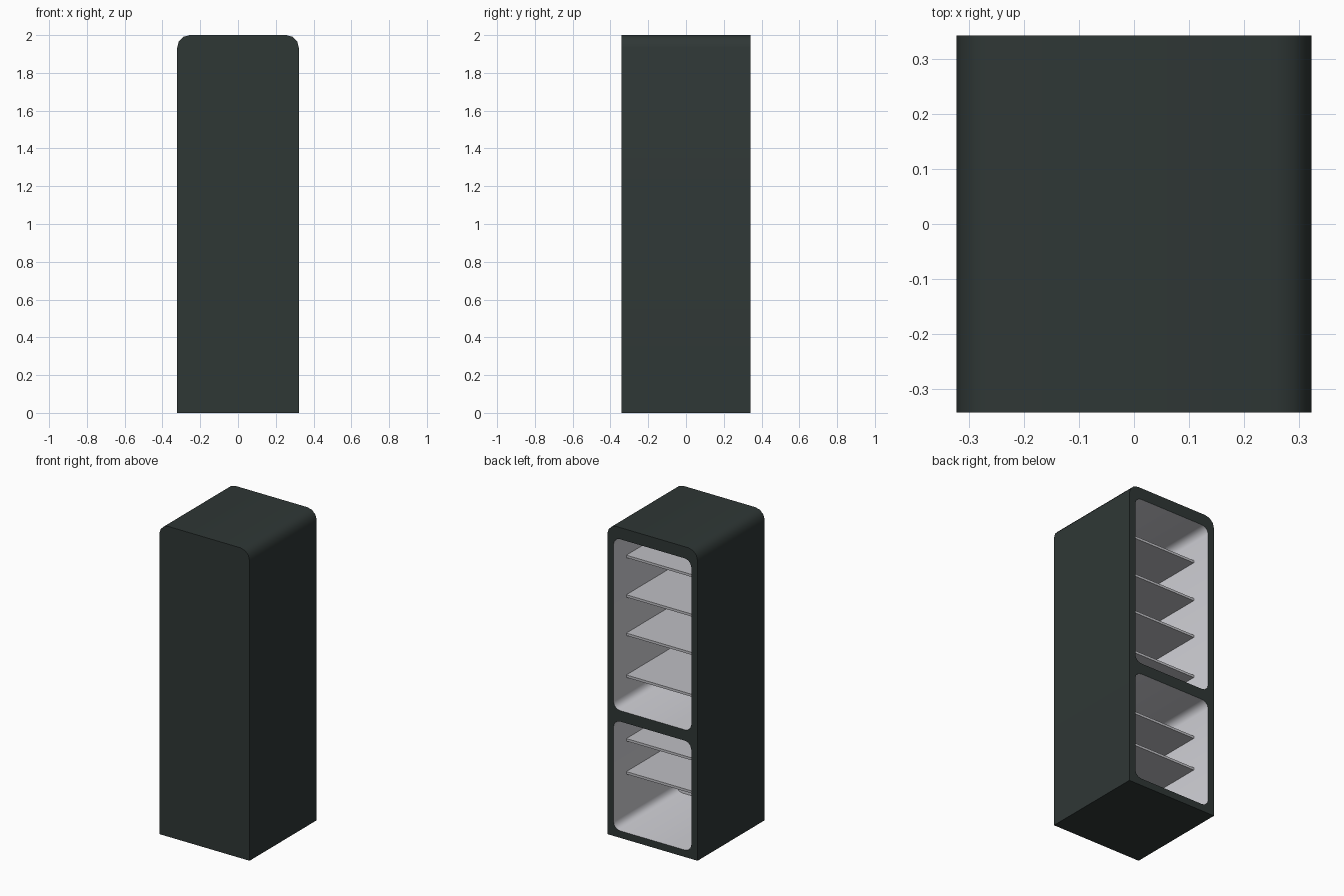
import bpy
import bmesh
import math

cube = bpy.data.objects.get("Cube")
if cube:
    bpy.data.objects.remove(cube, do_unlink=True)

HALF_W, HALF_D, HEIGHT = 0.322, 0.342, 2.0
INNER_W, INNER_BACK = 0.277, -0.295


def make_material(name, rgb):
    mat = bpy.data.materials.new(name)
    mat.use_nodes = True
    mat.diffuse_color = (*rgb, 1)
    bsdf = mat.node_tree.nodes["Principled BSDF"]
    bsdf.inputs["Base Color"].default_value = (*rgb, 1)
    bsdf.inputs["Roughness"].default_value = 0.6
    return mat


charcoal = make_material("charcoal_shell", (0.028, 0.038, 0.036))
pale_grey = make_material("pale_grey_lining", (0.64, 0.64, 0.68))
shelf_grey = make_material("shelf_grey", (0.52, 0.52, 0.55))


def rounded_outline(half_w, z0, z1, r_bottom, r_top, steps=3):
    """Rectangle in x and z with rounded corners, as a list of points."""
    points = []
    corners = ((1, z0, 1, r_bottom, -90), (1, z1, -1, r_top, 0),
               (-1, z1, -1, r_top, 90), (-1, z0, 1, r_bottom, 180))
    for side, z, inward, r, start in corners:
        if r == 0:
            points.append((side * half_w, z))
            continue
        for i in range(steps + 1):
            a = math.radians(start + 90 * i / steps)
            points.append((side * (half_w - r) + r * math.cos(a),
                           z + inward * r + r * math.sin(a)))
    return points


def add_ring(bm, outline, y):
    verts = [bm.verts.new((x, y, z)) for x, z in outline]
    return verts


def bridge(bm, a, b, index):
    for i in range(len(a)):
        j = (i + 1) % len(a)
        bm.faces.new((a[i], a[j], b[j], b[i])).material_index = index


def finish(name, bm, materials):
    bmesh.ops.recalc_face_normals(bm, faces=bm.faces[:])
    mesh = bpy.data.meshes.new(name)
    bm.to_mesh(mesh)
    bm.free()
    for mat in materials:
        mesh.materials.append(mat)
    obj = bpy.data.objects.new(name, mesh)
    bpy.context.collection.objects.link(obj)
    return obj


# Cabinet: shell with a rounded top and two lined compartments open at +y
bm = bmesh.new()
shell = rounded_outline(HALF_W, 0, HEIGHT, 0, 0.066)
front_ring = add_ring(bm, shell, -HALF_D)
rear_ring = add_ring(bm, shell, HALF_D)
bridge(bm, front_ring, rear_ring, 0)
bm.faces.new(front_ring)

rim_rings = [rear_ring]
for z0, z1 in ((0.045, 0.75), (0.82, 1.925)):
    opening = rounded_outline(INNER_W, z0, z1, 0.045, 0.045)
    rim = add_ring(bm, opening, HALF_D)
    inner = add_ring(bm, opening, INNER_BACK)
    bridge(bm, rim, inner, 1)
    bm.faces.new(inner).material_index = 1
    rim_rings.append(rim)

# Frame around the openings
edges = [bm.edges.get((ring[i - 1], ring[i]))
         for ring in rim_rings for i in range(len(ring))]
bmesh.ops.triangle_fill(bm, edges=edges, use_beauty=True, normal=(0, 1, 0))
cabinet = finish("cabinet", bm, (charcoal, pale_grey))

bpy.ops.object.select_all(action="DESELECT")
cabinet.select_set(True)
bpy.context.view_layer.objects.active = cabinet
bpy.ops.object.shade_smooth_by_angle(angle=math.radians(40))

# Shelves, set back from the openings
SHELF_EDGE, THICKNESS = 0.212, 0.016
levels = {"upper": (0.98, 1.25, 1.497, 1.752), "lower": (0.357, 0.57)}
for group, heights in levels.items():
    for number, z in enumerate(heights, 1):
        bm = bmesh.new()
        bmesh.ops.create_cube(bm, size=1)
        depth = SHELF_EDGE - INNER_BACK
        bmesh.ops.scale(bm, vec=(2 * INNER_W, depth, THICKNESS), verts=bm.verts)
        bmesh.ops.translate(bm, vec=(0, (SHELF_EDGE + INNER_BACK) / 2, z),
                            verts=bm.verts)
        finish(f"{group}_shelf_{number}", bm, (shelf_grey,))
